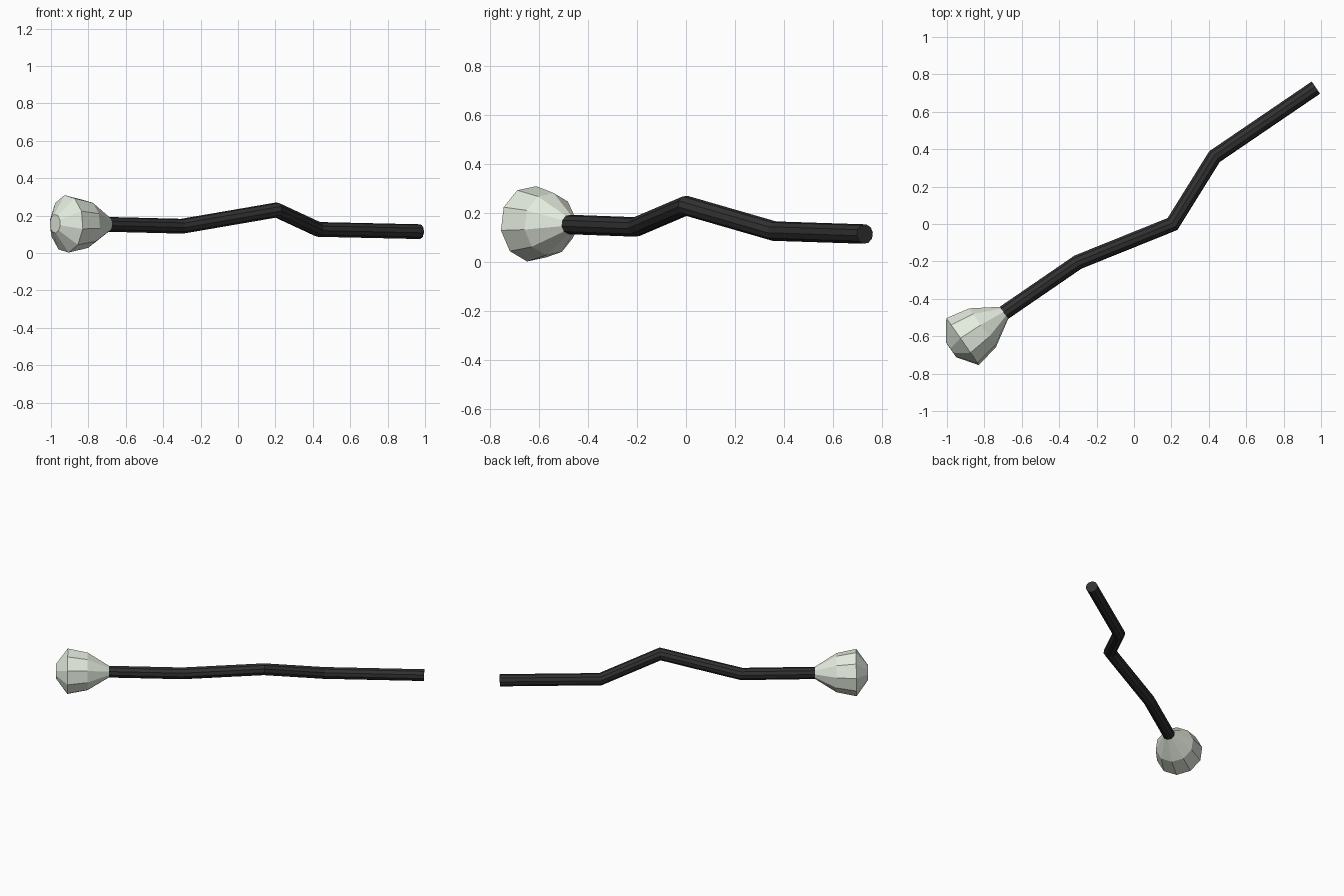
import bpy, bmesh, math
from mathutils import Vector

if "Cube" in bpy.data.objects:
    bpy.data.objects.remove(bpy.data.objects["Cube"])

SIDES = 10


def ring(center, axis, radius, phase=math.radians(8)):
    """Circle of points around an axis, first point near straight up."""
    side = axis.cross(Vector((0, 0, 1))).normalized()
    up = side.cross(axis).normalized()
    return [center + radius * (up * math.cos(a) + side * math.sin(a))
            for a in (phase + 2 * math.pi * i / SIDES for i in range(SIDES))]


def loft(name, rings, color):
    """Flat-faced skin through equal rings, capped at both ends."""
    bm = bmesh.new()
    loops = [[bm.verts.new(p) for p in r] for r in rings]
    for a, b in zip(loops, loops[1:]):
        for i in range(SIDES):
            j = (i + 1) % SIDES
            bm.faces.new((a[i], a[j], b[j], b[i]))
    bm.faces.new(loops[0])
    bm.faces.new(loops[-1])
    bmesh.ops.recalc_face_normals(bm, faces=bm.faces)
    mesh = bpy.data.meshes.new(name)
    bm.to_mesh(mesh)
    bm.free()
    mat = bpy.data.materials.new(name + "_material")
    mat.diffuse_color = color
    mat.use_nodes = True
    mat.node_tree.nodes["Principled BSDF"].inputs["Base Color"].default_value = mat.diffuse_color
    mesh.materials.append(mat)
    obj = bpy.data.objects.new(name, mesh)
    bpy.context.collection.objects.link(obj)


# Bent shaft: each ring slides along its segment onto the mitre plane
path = [Vector(p) for p in ((-0.695, -0.475, 0.153), (-0.30, -0.204, 0.143),
                            (0.206, 0.0, 0.23), (0.43, 0.36, 0.126),
                            (0.972, 0.729, 0.114))]
dirs = [(b - a).normalized() for a, b in zip(path, path[1:])]
rings = [ring(path[0], -dirs[0], 0.04)]
for i, d in enumerate(dirs):
    n = d + dirs[min(i + 1, len(dirs) - 1)]
    rings.append([p + d * ((path[i + 1] - p).dot(n) / d.dot(n))
                  for p in rings[-1]])
loft("shaft", rings, (0.03, 0.03, 0.03, 1))

# Faceted knob: distance along the axis and radius
axis = Vector((-0.82, -0.57, 0.01)).normalized()
profile = ((0.0, 0.04), (0.14, 0.128), (0.27, 0.155), (0.345, 0.05))
loft("knob", [ring(path[0] + axis * t, axis, r) for t, r in profile],
     (0.77, 0.83, 0.73, 1))
